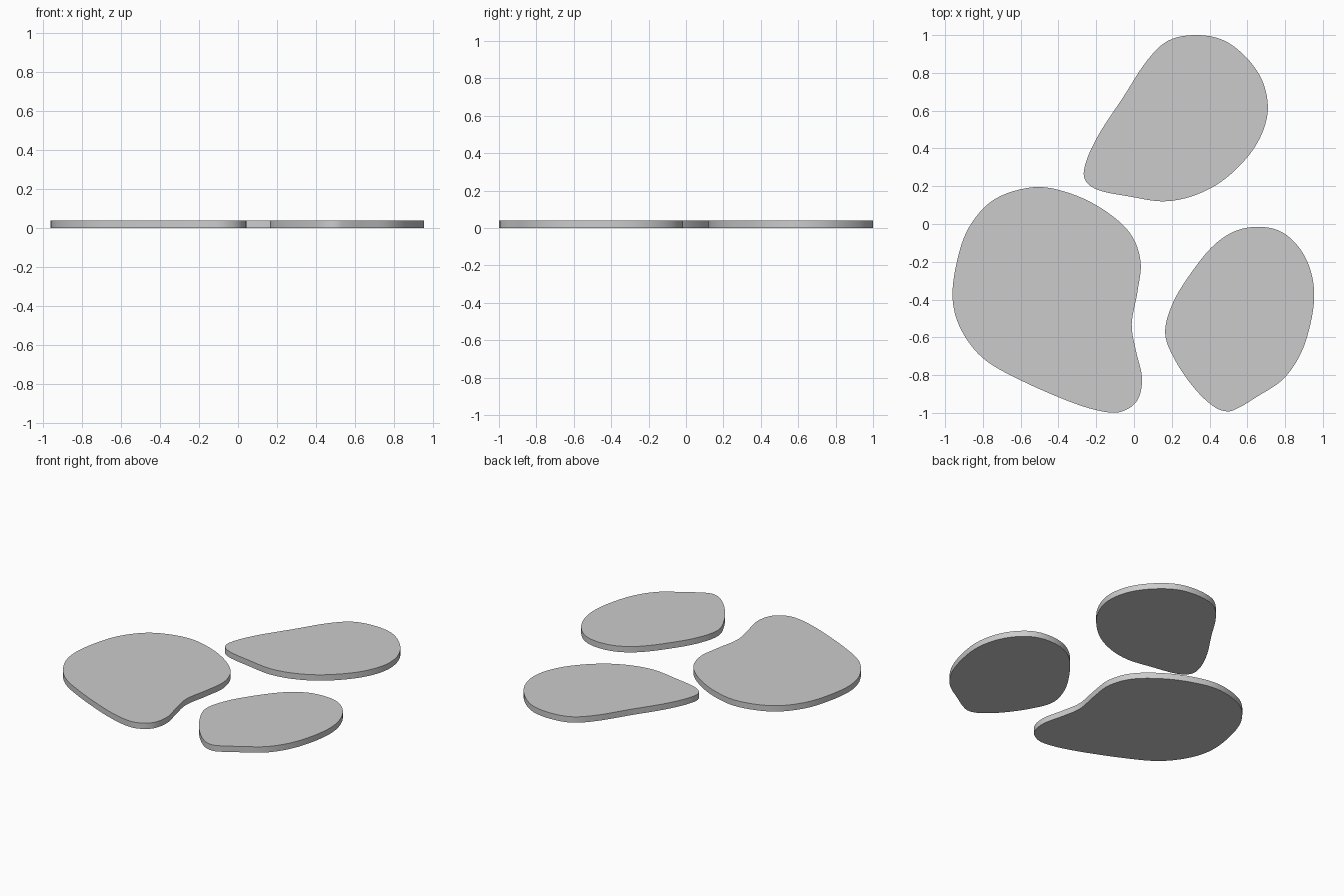
import bpy, bmesh, math
from mathutils import Vector

if "Cube" in bpy.data.objects:
    bpy.data.objects.remove(bpy.data.objects["Cube"])

HEIGHT = 0.04
STEPS = 6


def smooth_loop(pts):
    """Closed Catmull-Rom spline through the outline points."""
    p = [Vector((x, y, 0)) for x, y in pts]
    n, out = len(p), []
    for i in range(n):
        a, b, c, d = p[i - 1], p[i], p[(i + 1) % n], p[(i + 2) % n]
        for s in range(STEPS):
            t = s / STEPS
            out.append(0.5 * (2 * b + (c - a) * t + (2 * a - 5 * b + 4 * c - d) * t**2
                              + (3 * b - a - 3 * c + d) * t**3))
    return out


def slab(name, pts):
    bm = bmesh.new()
    base = bm.faces.new([bm.verts.new(v) for v in smooth_loop(pts)])
    top = bmesh.ops.extrude_face_region(bm, geom=[base], use_keep_orig=True)["geom"]
    verts = [g for g in top if isinstance(g, bmesh.types.BMVert)]
    bmesh.ops.translate(bm, verts=verts, vec=(0, 0, HEIGHT))
    bmesh.ops.recalc_face_normals(bm, faces=bm.faces)
    mesh = bpy.data.meshes.new(name)
    bm.to_mesh(mesh)
    bm.free()
    ob = bpy.data.objects.new(name, mesh)
    bpy.context.collection.objects.link(ob)
    bpy.ops.object.select_all(action='DESELECT')
    ob.select_set(True)
    bpy.context.view_layer.objects.active = ob
    bpy.ops.object.shade_smooth_by_angle(angle=math.radians(40))


# Rear stone
slab("stone_back", [
    (0.33, 1.0), (0.48, 0.97), (0.61, 0.865), (0.69, 0.73), (0.705, 0.57),
    (0.635, 0.40), (0.49, 0.245), (0.33, 0.155), (0.16, 0.12), (-0.02, 0.145),
    (-0.19, 0.18), (-0.262, 0.24), (-0.25, 0.34), (-0.18, 0.485),
    (-0.055, 0.675), (0.065, 0.86), (0.18, 0.97)])

# Large left stone with the waisted edge
slab("stone_left", [
    (-0.53, 0.195), (-0.34, 0.163), (-0.16, 0.075), (-0.02, -0.05), (0.035, -0.2),
    (0.018, -0.36), (-0.012, -0.53), (0.01, -0.67), (0.042, -0.81), (0.025, -0.92),
    (-0.035, -0.98), (-0.13, -0.998), (-0.315, -0.95), (-0.605, -0.825),
    (-0.80, -0.71), (-0.915, -0.56), (-0.96, -0.40), (-0.94, -0.21),
    (-0.875, -0.02), (-0.74, 0.13)])

# Right stone
slab("stone_right", [
    (0.685, -0.016), (0.795, -0.05), (0.885, -0.14), (0.94, -0.265), (0.953, -0.41),
    (0.92, -0.585), (0.865, -0.72), (0.78, -0.83), (0.65, -0.915), (0.56, -0.97),
    (0.495, -0.992), (0.42, -0.965), (0.32, -0.87), (0.22, -0.725), (0.165, -0.58),
    (0.205, -0.42), (0.305, -0.255), (0.425, -0.11), (0.55, -0.032)])
